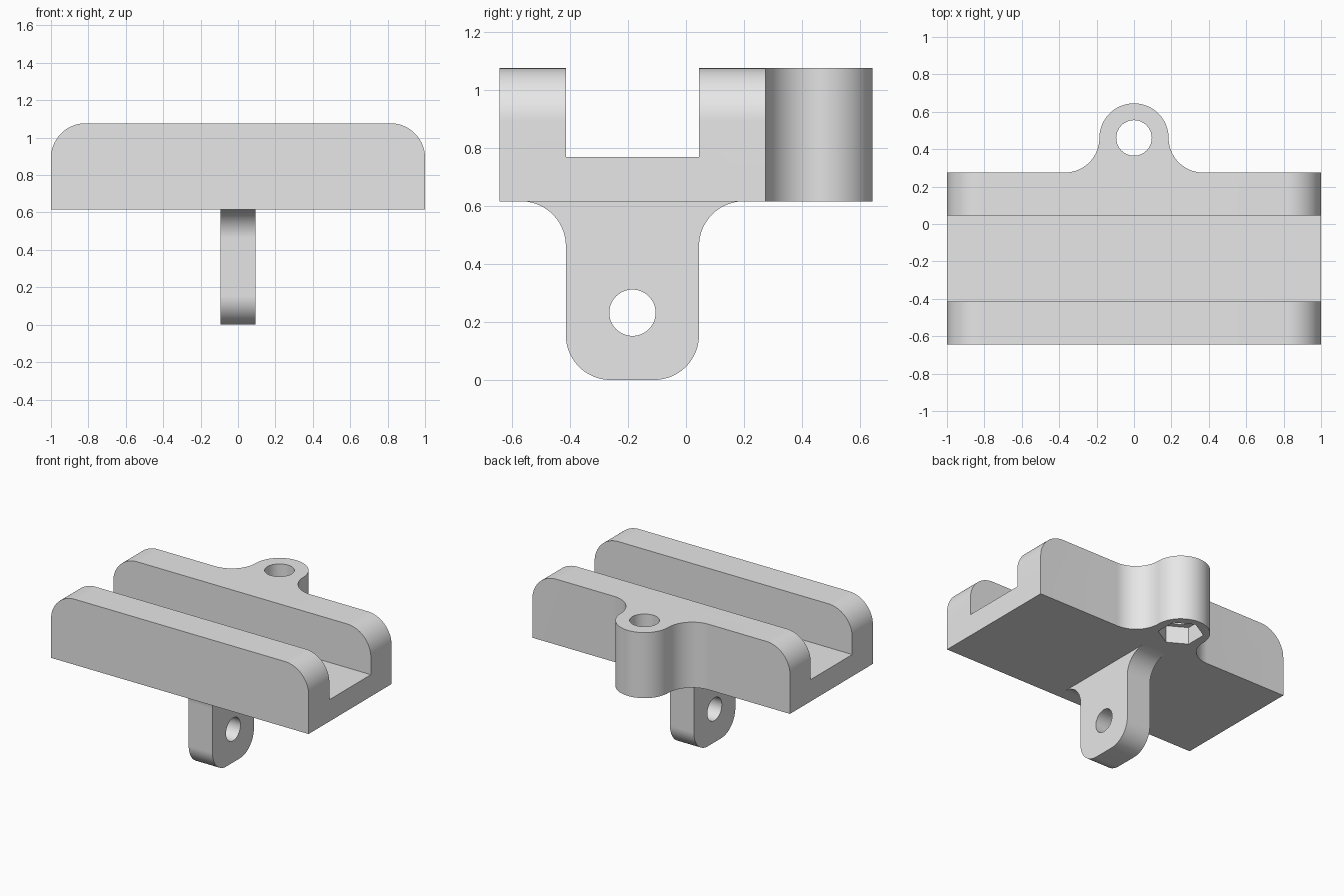
import bpy
import bmesh
from math import cos, sin, radians

cube = bpy.data.objects.get("Cube")
if cube:
    bpy.data.objects.remove(cube, do_unlink=True)

grey = bpy.data.materials.new("plain grey")
grey.use_nodes = True
grey.diffuse_color = (0.8, 0.8, 0.8, 1)
grey.node_tree.nodes["Principled BSDF"].inputs["Base Color"].default_value = (0.8, 0.8, 0.8, 1)


def arc(cx, cy, r, start, end, steps=20):
    angles = [radians(start + (end - start) * i / steps) for i in range(steps + 1)]
    return [(cx + r * cos(a), cy + r * sin(a)) for a in angles]


def prism(name, outline, axis, low, high):
    """Extrude a closed 2D outline along an axis."""
    place = {"X": lambda u, v, w: (w, u, v),
             "Y": lambda u, v, w: (u, w, v),
             "Z": lambda u, v, w: (u, v, w)}[axis]
    clean = [p for i, p in enumerate(outline)
             if abs(p[0] - outline[i - 1][0]) + abs(p[1] - outline[i - 1][1]) > 1e-5]
    bm = bmesh.new()
    face = bm.faces.new([bm.verts.new(place(u, v, low)) for u, v in clean])
    result = bmesh.ops.extrude_face_region(bm, geom=[face])
    top = [g for g in result["geom"] if isinstance(g, bmesh.types.BMVert)]
    bmesh.ops.translate(bm, verts=top, vec=place(0, 0, high - low))
    bmesh.ops.recalc_face_normals(bm, faces=bm.faces)
    mesh = bpy.data.meshes.new(name)
    bm.to_mesh(mesh)
    bm.free()
    mesh.materials.append(grey)
    obj = bpy.data.objects.new(name, mesh)
    bpy.context.collection.objects.link(obj)
    return obj


def shape(obj, tool, operation="DIFFERENCE"):
    """Apply a boolean, then discard the tool."""
    mod = obj.modifiers.new("shape", "BOOLEAN")
    mod.operation, mod.object, mod.solver = operation, tool, "EXACT"
    bpy.context.view_layer.objects.active = obj
    bpy.ops.object.modifier_apply(modifier=mod.name)
    bpy.data.objects.remove(tool, do_unlink=True)


def finish(obj):
    bpy.ops.object.select_all(action="DESELECT")
    obj.select_set(True)
    bpy.context.view_layer.objects.active = obj
    bpy.ops.object.shade_smooth_by_angle(angle=radians(30))


FRONT, BACK = -0.645, 0.275
BOTTOM, FLOOR, TOP = 0.617, 0.77, 1.077
BOSS_Y, R = 0.46, 0.185
GROOVE = (-0.415, 0.045)

# Channel body with a filleted boss on its back
plan = [(-1, FRONT), (1, FRONT), (1, BACK)]
plan += arc(2 * R, BOSS_Y, R, 270, 180)
plan += arc(0, BOSS_Y, R, 0, 180, 40)
plan += arc(-2 * R, BOSS_Y, R, 0, -90)
plan += [(-1, BACK)]
body = prism("channel_body", plan, "Z", BOTTOM, TOP)

# Rounded upper ends
for side in (-1, 1):
    corner = arc(side * (1 - R), TOP - R, R, 90, 90 - side * 90)
    corner += [(side * 1.1, TOP - R), (side * 1.1, TOP + 0.1), (side * (1 - R), TOP + 0.1)]
    shape(body, prism("corner_cutter", corner, "Y", -1, 1))

# Lengthwise groove
a, b = GROOVE
groove = [(a, FLOOR), (b, FLOOR), (b, TOP + 0.1), (a, TOP + 0.1)]
shape(body, prism("groove_cutter", groove, "X", -1.2, 1.2))

# Bolt hole and hexagonal nut pocket
shape(body, prism("bolt_cutter", arc(0, BOSS_Y, 0.095, 0, 360, 48), "Z", 0.5, 1.2))
shape(body, prism("nut_cutter", arc(0, BOSS_Y, 0.145, 30, 390, 6), "Z", 0.5, BOTTOM + 0.12))
finish(body)

# Hanging tab with flared root, rounded foot and cross hole
r = 0.155
tab = arc(b + r, BOTTOM - r, r, 90, 180)
tab += arc(b - r, r, r, 0, -90)
tab += arc(a + r, r, r, -90, -180)
tab += arc(a - r, BOTTOM - r, r, 0, 90)
mount = prism("mounting_tab", tab, "X", -0.0925, 0.0925)
shape(mount, prism("pin_cutter", arc((a + b) / 2, 0.232, 0.08, 0, 360, 48), "X", -0.3, 0.3))
finish(mount)
